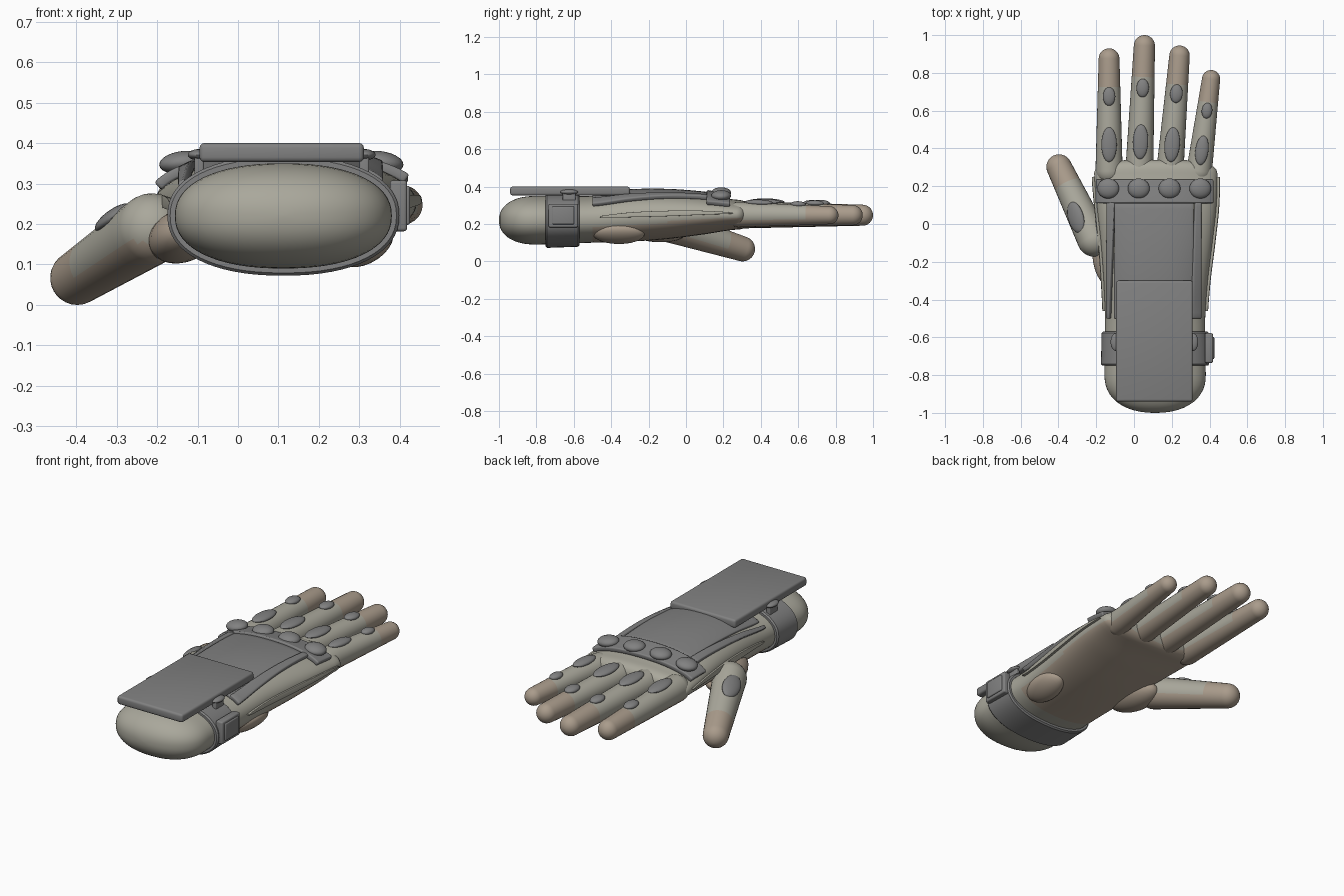
import bpy, bmesh
from math import sin, cos, pi, acos, radians, sqrt
from mathutils import Vector, Matrix

if "Cube" in bpy.data.objects:
    bpy.data.objects.remove(bpy.data.objects["Cube"])

def material(name, c):
    m = bpy.data.materials.new(name)
    m.diffuse_color = (*c, 1)
    m.use_nodes = True
    m.node_tree.nodes["Principled BSDF"].inputs["Base Color"].default_value = m.diffuse_color
    return m

FABRIC = material("olive_fabric", (0.40, 0.39, 0.33))
PALM = material("brown_leather", (0.40, 0.33, 0.26))
DARK = material("dark_rubber", (0.22, 0.22, 0.22))
N = 2.25  # roundness of the hand cross-section

# Hand sections: y, centre x, half width, centre z, half height
SECT = [(-0.80, .112, .268, .220, .130), (-0.50, .112, .265, .225, .125),
        (-0.30, .115, .277, .238, .132), (-0.10, .120, .297, .246, .126),
        (0.10, .120, .318, .251, .106), (0.27, .115, .326, .250, .080)]

def section(y):
    y = min(max(y, SECT[0][0]), SECT[-1][0])
    i = max(k for k in range(len(SECT) - 1) if SECT[k][0] <= y)
    p = [Vector(SECT[min(max(k, 0), len(SECT) - 1)][1:]) for k in range(i - 1, i + 3)]
    t = (y - SECT[i][0]) / (SECT[i + 1][0] - SECT[i][0])
    return 0.5 * (2 * p[1] + (p[2] - p[0]) * t + (2 * p[0] - 5 * p[1] + 4 * p[2] - p[3]) * t * t
                  + (3 * p[1] - p[0] - 3 * p[2] + p[3]) * t ** 3)

def surf(y, a, off=0, scale=1):
    cx, hx, cz, hz = section(y)
    c, s = cos(a), sin(a)
    px = abs(c) ** (2 / N) * (1 if c >= 0 else -1)
    pz = abs(s) ** (2 / N) * (1 if s >= 0 else -1)
    return Vector((cx + (hx * scale + off) * px, y, cz + (hz * scale + off) * pz))

def angle_at(y, x):
    cx, hx, _, _ = section(y)
    r = max(-1, min(1, (x - cx) / hx))
    return acos(abs(r) ** (N / 2) * (1 if r >= 0 else -1))

def finish(bm, name, mats, angle=35, normals=True):
    if normals:
        bmesh.ops.recalc_face_normals(bm, faces=bm.faces)
    me = bpy.data.meshes.new(name)
    bm.to_mesh(me)
    bm.free()
    for m in mats:
        me.materials.append(m)
    ob = bpy.data.objects.new(name, me)
    bpy.context.collection.objects.link(ob)
    bpy.ops.object.select_all(action='DESELECT')
    bpy.context.view_layer.objects.active = ob
    ob.select_set(True)
    bpy.ops.object.shade_smooth_by_angle(angle=radians(angle))
    return ob

def loft(name, rings, mats, pick=None, closed=False):
    bm = bmesh.new()
    vs = [[bm.verts.new(p) for p in r] for r in rings]
    pairs = list(zip(vs, vs[1:])) + ([(vs[-1], vs[0])] if closed else [])
    for a, b in pairs:
        for i in range(len(a)):
            j = (i + 1) % len(a)
            bm.faces.new((a[i], a[j], b[j], b[i]))
    if not closed:
        bm.faces.new(vs[0])
        bm.faces.new(vs[-1])
    bmesh.ops.recalc_face_normals(bm, faces=bm.faces)
    if pick:
        for f in bm.faces:
            f.material_index = pick(f)
    return finish(bm, name, mats)

def finger(name, base, tip, r0, r1):
    # Tapered round tube with domed ends
    base, tip = Vector(base), Vector(tip)
    d = (tip - base).normalized()
    L = (tip - base).length
    u = d.cross(Vector((0, 0, 1))).normalized()
    v = u.cross(d)
    prof = [(-r0 * cos(a), r0 * sin(a)) for a in [pi / 2 * k / 7 + .03 for k in range(7)]]
    prof += [(L * k / 8, r0 + (r1 - r0) * k / 8) for k in range(9)]
    prof += [(L + r1 * sin(a), r1 * cos(a)) for a in [pi / 2 * k / 8 - .03 for k in range(1, 9)]]
    rings = [[base + d * t + (u * cos(2 * pi * i / 28) + v * sin(2 * pi * i / 28)) * r
              for i in range(28)] for t, r in prof]
    loft(name, rings, [FABRIC, PALM],
         lambda f: int((f.calc_center_median() - base).dot(d) > L * 0.8 or f.normal.z < -0.4))

def pad(name, loc, size, rot=(0, 0, 0), mat=DARK):
    bm = bmesh.new()
    bmesh.ops.create_uvsphere(bm, u_segments=28, v_segments=14, radius=1)
    m = Matrix.Rotation(rot[2], 4, 'Z') @ Matrix.Rotation(rot[1], 4, 'Y') @ Matrix.Rotation(rot[0], 4, 'X')
    bm.transform(Matrix.Translation(loc) @ m @ Matrix.Diagonal((*size, 1)))
    return finish(bm, name, [mat])

def block(name, lo, hi, bevel, mat=DARK):
    bm = bmesh.new()
    bmesh.ops.create_cube(bm, size=1)
    lo, hi = Vector(lo), Vector(hi)
    bm.transform(Matrix.Translation((lo + hi) / 2) @ Matrix.Diagonal((*(hi - lo), 1)))
    bmesh.ops.bevel(bm, geom=bm.edges[:], offset=bevel, segments=3, profile=.5, affect='EDGES')
    return finish(bm, name, [mat])

def patch(name, y0, y1, edges, thick, mat=DARK, nx=20, ny=20, lift=lambda t: 0):
    # Thin plate laid over the hand; edges(y) gives the two bounding angles
    bm = bmesh.new()
    g = []
    for j in range(ny + 1):
        y = y0 + (y1 - y0) * j / ny
        a, b = edges(y)
        g.append([bm.verts.new(surf(y, a + (b - a) * i / nx, thick / 2 + lift(j / ny)))
                  for i in range(nx + 1)])
    for j in range(ny):
        for i in range(nx):
            bm.faces.new((g[j][i], g[j][i + 1], g[j + 1][i + 1], g[j + 1][i]))
    ob = finish(bm, name, [mat])
    s = ob.modifiers.new("thickness", 'SOLIDIFY')
    s.thickness, s.offset = thick, 0
    b = ob.modifiers.new("bevel", 'BEVEL')
    b.width, b.segments = thick * .25, 2
    return ob

# Hand body with a domed wrist end and a rounded finger end
M = 64
stations = [(-0.8 - 0.2 * t, (1 - t ** 2.3) ** (1 / 2.2)) for t in
            [sin(pi / 2 * k / 12) for k in range(12, 0, -1)]]
stations[0] = (-1.0, 0.03)
stations += [(-0.8 + 1.07 * k / 32, 1) for k in range(33)]
stations += [(0.27 + 0.07 * sin(pi / 2 * k / 6), max(.3, sqrt(cos(pi / 2 * k / 6)))) for k in range(1, 7)]
loft("hand_body", [[surf(y, 2 * pi * i / M, 0, s) for i in range(M)] for y, s in stations],
     [FABRIC, PALM], lambda f: int(f.normal.z < -0.45 and f.calc_center_median().y > -0.5))

# Fingers with their knuckle pads
FINGERS = [  # name, base x, tip x, tip y, base radius, tip radius, pad ys
    ("index", -.132, -.132, .93, .072, .055, .42, .675),
    ("middle", .028, .055, 1.0, .074, .056, .435, .72),
    ("ring", .190, .241, .945, .072, .054, .42, .69),
    ("little", .345, .408, .815, .068, .048, .39, .60)]
for n, x0, x1, y1, r0, r1, p1, p2 in FINGERS:
    end = y1 - r1
    finger(n + "_finger", (x0, .28, .25), (x1, end, .247), r0, r1)
    for tag, py, sx, sy in (("lower", p1, .041, .092), ("upper", p2, .033, .049)):
        k = (py - .28) / (end - .28)
        sc = .85 if n == "little" else 1
        z = .25 + r0 + (r1 - r0) * k
        pad(f"{n}_{tag}_pad", (x0 + (x1 - x0) * k, py, z), (sx * sc, sy * sc, .017),
            (-.03, 0, -(x1 - x0) / (end - .28)))

# Thumb
finger("thumb", (-.212, -.085, .188), (-.397, .302, .067), .088, .067)
pad("thumb_pad", (-.308, .035, .216), (.048, .086, .02), (-.25, -.55, .42))

# Knuckle guard bar and domes
patch("knuckle_bar", .11, .235, lambda y: (angle_at(y, .405), angle_at(y, -.185)), .026, nx=32)
for (n, *_), x, z in zip(FINGERS, (-.137, .025, .188, .351), (.352, .368, .368, .352)):
    pad(n + "_knuckle_guard", (x, .188, z), (.058, .053, .028), (0, (x - .107) * .5, 0))

# Back-of-hand panel with edge rails
patch("back_panel", -.5, .11, lambda y: (angle_at(y, .31), angle_at(y, -.097)), .016)
for side, a, b, da in (("right", .31, .345, .025), ("left", -.097, -.132, .025)):
    patch(side + "_panel_rail", -.5, .12,
          lambda y: (angle_at(y, a + (y * .04)), angle_at(y, b - da * (a - .107) * -1 * (y + .1))),
          .024, nx=4)

# Long side seams
for side, mid in (("right", 0.06), ("left", pi - 0.06)):
    patch(side + "_side_seam", -.46, .25,
          lambda y: (mid - .012 - .07 * sin(pi * (y + .46) / .71) ** .5 if -.459 < y < .249 else mid - .012,
                     mid + .012 + .07 * sin(pi * (y + .46) / .71) ** .5 if -.459 < y < .249 else mid + .012),
          .014, FABRIC, nx=4, ny=30)

# Palm pads
pad("thumb_heel_pad", (-.135, -.165, .172), (.088, .17, .065), (-.1, -.35, .12), PALM)
pad("little_heel_pad", (.315, -.36, .148), (.075, .14, .045), (0, -.55, -.08), PALM)

# Wrist strap
strap = []
for y, off in ((-.75, -.02), (-.75, .012), (-.742, .019), (-.578, .019), (-.57, .012), (-.57, -.02)):
    strap.append([surf(y, 2 * pi * i / M, off) for i in range(M)])
loft("wrist_strap", strap, [DARK], closed=True)

# Strap buckle
block("buckle", (.375, -.735, .182), (.418, -.578, .308), .008)
block("buckle_face", (.40, -.715, .198), (.425, -.598, .294), .006)

# Forearm screen plate with side knobs
block("screen_plate", (-.095, -.94, .353), (.311, -.30, .40), .012)
for side, x in (("left", -.096), ("right", .312)):
    pad(side + "_plate_knob", (x, -.625, .371), (.028, .047, .014))
    block(side + "_plate_post", (x - .012, -.66, .29), (x + .012, -.59, .372), .005)
